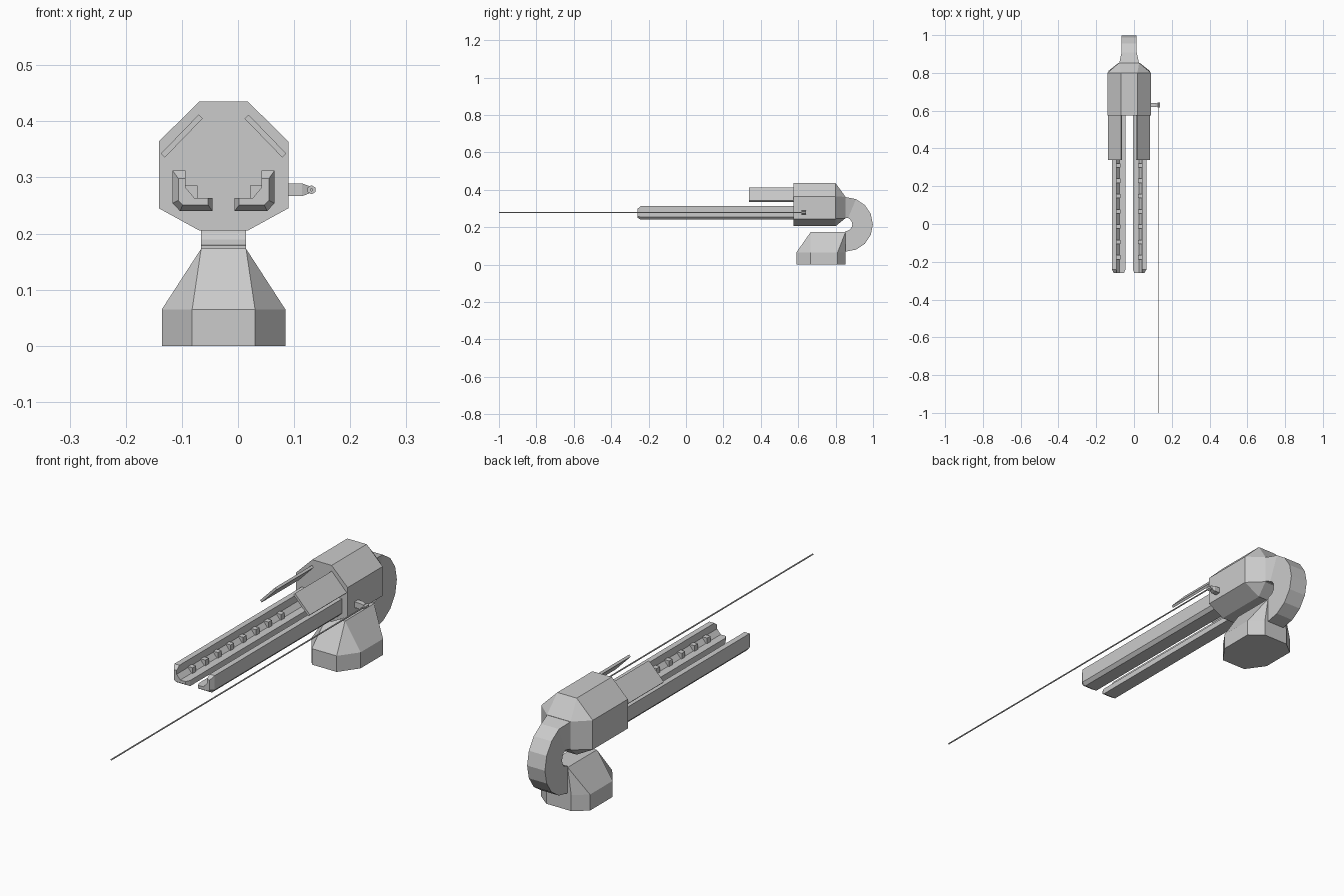
import bpy, bmesh, math
from mathutils import Vector

if "Cube" in bpy.data.objects:
    bpy.data.objects.remove(bpy.data.objects["Cube"])

CX = -0.0257  # symmetry plane of the main body


def finish(name, bm):
    bmesh.ops.recalc_face_normals(bm, faces=bm.faces)
    me = bpy.data.meshes.new(name)
    bm.to_mesh(me)
    bm.free()
    ob = bpy.data.objects.new(name, me)
    bpy.context.collection.objects.link(ob)
    return ob


def hull(name, pts):
    bm = bmesh.new()
    for p in pts:
        bm.verts.new(p)
    bmesh.ops.remove_doubles(bm, verts=bm.verts, dist=1e-5)
    res = bmesh.ops.convex_hull(bm, input=bm.verts)
    junk = [v for v in set(res["geom_interior"] + res["geom_unused"])
            if isinstance(v, bmesh.types.BMVert)]
    if junk:
        bmesh.ops.delete(bm, geom=junk, context='VERTS')
    bmesh.ops.dissolve_limit(bm, angle_limit=0.01, verts=bm.verts, edges=bm.edges)
    return finish(name, bm)


def loft(name, rings):
    bm = bmesh.new()
    vs = [[bm.verts.new(p) for p in r] for r in rings]
    n = len(vs[0])
    for a, b in zip(vs, vs[1:]):
        for i in range(n):
            bm.faces.new((a[i], a[(i + 1) % n], b[(i + 1) % n], b[i]))
    bm.faces.new(vs[0])
    bm.faces.new(vs[-1])
    return finish(name, bm)


def box(name, x0, x1, y0, y1, z0, z1):
    return hull(name, [(x, y, z) for x in (x0, x1) for y in (y0, y1) for z in (z0, z1)])


def clamp(v, lo, hi):
    return max(lo, min(hi, v))


# Base: eight-sided foot tapering to a narrow top
foot = [(0.056, 0.59), (0.11, 0.666), (0.11, 0.81), (0.056, 0.853)]
pts = []
for s in (-1, 1):
    for x, y in foot:
        pts += [(CX + s * x, y, 0), (CX + s * x, y, 0.065)]
    pts += [(CX + s * 0.04, y, 0.173) for y in (0.666, 0.853)]
hull("base", pts)

# Curved arm: half ring from base to housing, flared at the housing
rings = []
N = 8
for i in range(N + 1):
    a = -math.pi / 2 + math.pi * i / N
    w = 0.052 if i == N else 0.04
    c, s = math.cos(a), math.sin(a)
    rings.append([(CX + sx * w, 0.853 + r * c, 0.215 + r * s)
                  for sx, r in ((-1, 0.036), (1, 0.036), (1, 0.146), (-1, 0.146))])
loft("curved_arm", rings)

# Housing: octagonal body with tapered back
half = [(0.0435, 0.435), (0.1155, 0.364), (0.1155, 0.245), (0.0435, 0.2055)]
octo = half + [(-x, z) for x, z in reversed(half)]
pts = []
for x, z in octo:
    pts += [(CX + x, 0.575, z), (CX + x, 0.80, z)]
    pts.append((CX + clamp(x, -0.053, 0.053), 0.853, clamp(z, 0.248, 0.362)))
hull("housing", pts)

# Rails, rail studs and top plates, mirrored about the centre plane
body = [(0.042, 0.312), (0.065, 0.312), (0.065, 0.254), (0.052, 0.24),
        (-0.006, 0.24), (-0.006, 0.263), (0.026, 0.263), (0.042, 0.282)]
tip = [(0.042, 0.298), (0.055, 0.298), (0.055, 0.259), (0.047, 0.251),
       (0.002, 0.251), (0.002, 0.263), (0.026, 0.263), (0.042, 0.282)]
plate = [(0.0116, 0.405), (0.0187, 0.412), (0.086, 0.3425), (0.079, 0.3355)]
for side, s in (("right", 1), ("left", -1)):
    def mx(x):
        return CX + s * (x - CX)
    loft(side + "_rail", [[(mx(x), y, z) for x, z in prof]
                          for prof, y in ((tip, -0.26), (body, -0.242), (body, 0.60))])
    for i in range(8):
        y = 0.391 - 0.081 * i
        box(f"{side}_stud_{i + 1}", mx(0.021), mx(0.042), y - 0.011, y + 0.011, 0.263, 0.286)
    loft(side + "_top_plate", [[(mx(x), y, z) for x, z in plate] for y in (0.338, 0.58)])

# Side mount: square peg with tapered end
MY, MZ = 0.63, 0.278
corners = [(-1, -1), (1, -1), (1, 1), (-1, 1)]
loft("side_mount", [[(x, MY + a * h, MZ + b * h) for a, b in corners]
                    for x, h in ((0.085, 0.0115), (0.114, 0.0115), (0.127, 0.0065))])


# Socket and long thin rod pointing forwards
def prism_y(name, x, r, n, y0, y1):
    loft(name, [[(x + r * math.cos(2 * math.pi * (k + 0.5) / n), y,
                  MZ + r * math.sin(2 * math.pi * (k + 0.5) / n)) for k in range(n)]
                for y in (y0, y1)])


prism_y("rod_socket", 0.131, 0.008, 6, 0.618, 0.642)
prism_y("rod", 0.131, 0.003, 6, -1.0, 0.63)
